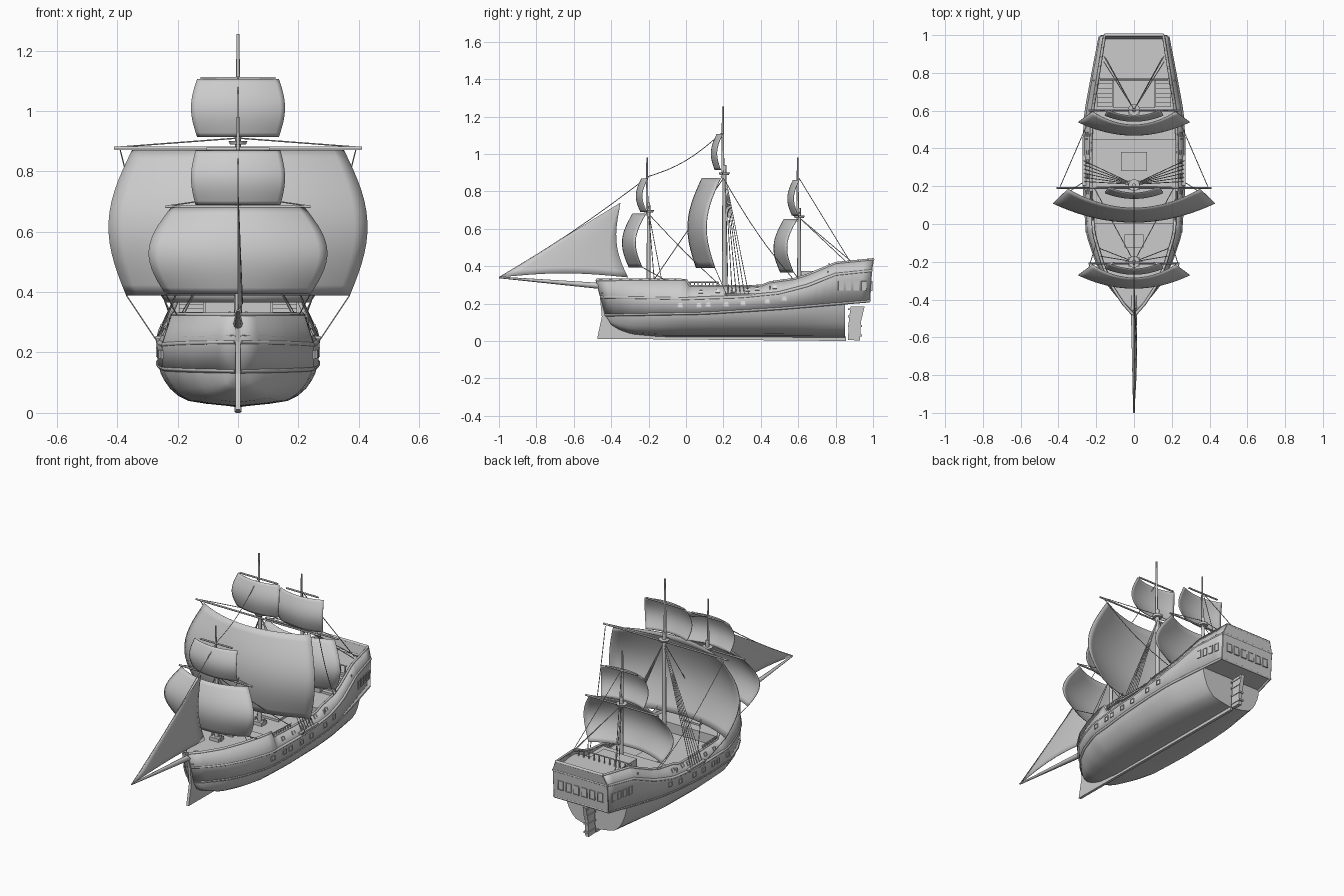
import bpy, bmesh, math
from mathutils import Vector, Matrix

if "Cube" in bpy.data.objects:
    bpy.data.objects.remove(bpy.data.objects["Cube"])

def material(name, value):
    m = bpy.data.materials.new(name)
    m.use_nodes = True
    m.diffuse_color = (value, value, value, 1)
    m.node_tree.nodes["Principled BSDF"].inputs["Base Color"].default_value = (value, value, value, 1)
    return m

GREY = material("ship grey", 0.6)
WHITE = material("port white", 0.9)

def make(name, verts, faces, mat=GREY, smooth=False, thick=0):
    me = bpy.data.meshes.new(name)
    me.from_pydata([tuple(v) for v in verts], [], faces)
    bm = bmesh.new()
    bm.from_mesh(me)
    bmesh.ops.remove_doubles(bm, verts=bm.verts, dist=1e-5)
    bmesh.ops.recalc_face_normals(bm, faces=bm.faces)
    bm.to_mesh(me)
    bm.free()
    ob = bpy.data.objects.new(name, me)
    bpy.context.collection.objects.link(ob)
    me.materials.append(mat)
    if thick:
        mod = ob.modifiers.new("thickness", "SOLIDIFY")
        mod.thickness, mod.offset = thick, 0
    if smooth:
        bpy.ops.object.select_all(action="DESELECT")
        ob.select_set(True)
        bpy.context.view_layer.objects.active = ob
        bpy.ops.object.shade_smooth_by_angle(angle=math.radians(35))
    return ob

def grid(name, rows, **kw):
    n = len(rows[0])
    faces = [(i*n+j, i*n+j+1, (i+1)*n+j+1, (i+1)*n+j)
             for i in range(len(rows)-1) for j in range(n-1)]
    return make(name, [p for r in rows for p in r], faces, **kw)

def box(name, c, size, mat=GREY, rot=None):
    rot = rot or Matrix.Identity(3)
    vs = [Vector(c) + rot @ Vector((x*size[0]/2, y*size[1]/2, z*size[2]/2))
          for x in (-1, 1) for y in (-1, 1) for z in (-1, 1)]
    return make(name, vs, [(0, 1, 3, 2), (4, 6, 7, 5), (0, 4, 5, 1),
                           (2, 3, 7, 6), (0, 2, 6, 4), (1, 5, 7, 3)], mat)

def tube(name, pts, r, taper=1, res=0):
    cu = bpy.data.curves.new(name, "CURVE")
    cu.dimensions, cu.bevel_depth, cu.bevel_resolution = "3D", r, res
    cu.use_fill_caps = True
    sp = cu.splines.new("POLY")
    sp.points.add(len(pts)-1)
    for i, p in enumerate(pts):
        sp.points[i].co = (*p, 1)
        sp.points[i].radius = 1 + (taper-1)*i/(len(pts)-1)
    ob = bpy.data.objects.new(name, cu)
    bpy.context.collection.objects.link(ob)
    cu.materials.append(GREY)

def rope(name, a, b, sag=0.0, r=0.0022):
    a, b = Vector(a), Vector(b)
    tube(name, [a.lerp(b, t/8) - Vector((0, 0, sag*math.sin(math.pi*t/8))) for t in range(9)], r)

def table(t, y):
    if y <= t[0][0]:
        return t[0][1]
    for (a, va), (b, vb) in zip(t, t[1:]):
        if y <= b:
            return va + (vb-va)*(y-a)/(b-a)
    return t[-1][1]

# Hull lines: half width, lower strake, middle rail, bulwark top, bottom
WIDTH = [(-.43, .008), (-.38, .07), (-.3, .14), (-.2, .195), (-.05, .245), (.2, .262),
         (.45, .262), (.6, .252), (.8, .215), (.98, .178)]
LOW = [(-.43, .14), (.1, .15), (.5, .175), (.98, .215)]
MID = [(-.43, .235), (.0, .225), (.3, .235), (.5, .255), (.65, .295), (.8, .355), (.98, .375)]
TOP = [(-.43, .325), (.0, .325), (.02, .292), (.4, .292), (.45, .312), (.58, .33),
       (.65, .352), (.8, .415), (.98, .435)]
BOTTOM = [(-.43, .135), (-.4, .085), (-.36, .06), (-.29, .036), (-.14, .022), (.85, .018)]
STATIONS = sorted({-.43 + 1.41*i/32 for i in range(33)} | {0, .02, .45, .58, .65, .8})

def hull_pt(s, level):
    """Point on the left side; level 0 strake, 1 middle rail, 2 bulwark top."""
    z = table((LOW, MID, TOP)[level], s)
    shift = (-.024*level*max(0, (-.2-s)/.23)) + .01*level*max(0, (s-.8)/.18)
    return Vector((table(WIDTH, s)*(.87 if level == 2 else 1), s+shift, z))

def side_pt(y, z):
    a, b, c = (hull_pt(y, k) for k in range(3))
    return a.lerp(b, (z-a.z)/(b.z-a.z)) if z < b.z else b.lerp(c, (z-b.z)/(c.z-b.z))

def flip(p, s):
    return Vector((p[0]*s, p[1], p[2]))

for s, side in ((1, "left"), (-1, "right")):
    grid(side+"_topsides", [[flip(hull_pt(y, k), s) for k in range(3)] for y in STATIONS],
         smooth=True, thick=.01)
    for k, part, r in ((0, "strake", .009), (1, "middle_rail", .01), (2, "cap_rail", .008)):
        tube(side+"_"+part, [flip(hull_pt(y, k), s) for y in STATIONS], r)
    tube(side+"_trim", [flip(side_pt(y, table(MID, y)+.022), s) for y in STATIONS], .005)

# Rounded lower hull with flat stern
SECTION = [(1, 1), (.985, .85), (.94, .66), (.86, .44), (.76, .27), (.63, .14), (.4, .07), (0, 0)]
rows = []
for i in range(37):
    y = -.43 + 1.28*(i/36)**1.3
    w, zt, zb = table(WIDTH, y), table(LOW, y), table(BOTTOM, y)
    half = [(w*a, y, zb+(zt-zb)*b) for a, b in SECTION]
    rows.append(half + [(-x, q, z) for x, q, z in half[-2::-1]])
grid("lower_hull", rows, smooth=True)
make("lower_transom", rows[-1], [tuple(range(len(rows[-1])))])

# Stern counter and upper transom
levels = [hull_pt(.98, k) for k in range(3)]
under = Vector(rows[-1][0])
grid("stern_counter", [[under, flip(under, -1)], [levels[0], flip(levels[0], -1)]])
grid("upper_transom", [[p, flip(p, -1)] for p in levels], thick=.01)
for p, r in zip(levels, (.009, .01, .009)):
    tube("stern_rail", [p, flip(p, -1)], r)

# Keel with cutwater, and rudder
def plate(name, pts, t):
    n = len(pts)
    vs = [(x, y, z) for x in (-t/2, t/2) for y, z in pts]
    make(name, vs, [tuple(range(n)), tuple(range(n, 2*n))] +
         [(i, (i+1) % n, n+(i+1) % n, n+i) for i in range(n)])

plate("keel", [(-.475, .012), (-.45, .13), (-.46, .235), (-.484, .325), (-.46, .325), (-.42, .14),
               (-.37, .07), (-.28, .04), (-.1, .028), (.855, .025), (.855, 0)], .016)
plate("rudder", [(.866, .005), (.93, .003), (.935, .1), (.955, .185), (.88, .185), (.87, .1)], .022)
for z in (.03, .08, .13, .17):
    box("rudder_band", (0, .903, z), (.03, .075, .01))

# Decks follow the hull outline at stepped heights
def deck(name, y0, y1, z):
    ys = [y0+(y1-y0)*i/12 for i in range(13)]
    pts = [side_pt(y, z) for y in ys]
    grid(name, [[p, flip(p, -1)] for p in pts])
    return pts

steps = [("fore_deck", -.43, 0, .298), ("main_deck", 0, .45, .24),
         ("half_deck", .45, .76, .295), ("poop_deck", .76, .98, .375)]
for i, (name, y0, y1, z) in enumerate(steps):
    pts = deck(name, y0, y1, z)
    if i < 3:
        w = pts[-1].x
        za = steps[i+1][3]
        box(name+"_bulkhead", (0, y1, (z+za)/2), (2*w-.01, .006, abs(za-z)))
box("cabin", (0, .69, .335), (.22, .15, .08))
box("main_hatch", (0, .33, .245), (.14, .1, .015))
box("fore_hatch", (0, -.09, .3), (.1, .07, .015))
for s in (1, -1):
    for i in range(6):
        h = .013*(i+1)
        box("poop_stair", (s*.155, .632+.024*i, .295+h/2), (.08, .024, h))
    # Waist balustrade
    for i in range(8):
        p = flip(side_pt(.025+.02*i, .29), s)
        box("baluster", p+Vector((0, 0, .01)), (.006, .006, .026))
    tube("balustrade_rail", [flip(side_pt(y, .29), s)+Vector((0, 0, .024)) for y in (.02, .1, .175)], .004)
tube("poop_front_rail", [(-.18, .765, .415), (.18, .765, .415)], .004)
for i in range(-5, 6):
    box("poop_baluster", (.034*i, .765, .395), (.005, .005, .04))

# Gun ports and gallery windows aligned to the hull side
def opening(name, y, z, s, w, h, pane):
    p = flip(side_pt(y, z), s)
    ty = (flip(side_pt(y+.01, z), s)-p).normalized()
    tz = (flip(side_pt(y, z+.008), s)-p)
    n = ty.cross(tz).normalized()*s
    rot = Matrix((n, ty, n.cross(ty))).transposed()
    framed(name, p, rot, w, h, pane)

def framed(name, p, rot, w, h, pane):
    box(name+"_pane", p, (.014, w, h), pane, rot)
    for k in (-1, 1):
        box(name+"_jamb", p+rot @ Vector((0, k*w/2, 0)), (.02, .004, h+.004), GREY, rot)
        box(name+"_sill", p+rot @ Vector((0, 0, k*h/2)), (.02, w+.004, .004), GREY, rot)

for s in (1, -1):
    for y in (-.03, .07, .12, .215, .305, .435, .525):
        opening("lower_port", y, table(MID, y)-.033, s, .024, .024, WHITE)
    for y in (.08, .17, .25, .33, .38, .475):
        opening("upper_port", y, table(MID, y)+.034, s, .02, .018, WHITE)
    for y in (.825, .865, .905, .945):
        opening("side_window", y, .295, s, .024, .045, GREY)
quarter = Matrix.Rotation(math.pi/2, 3, "Z")
for i in range(6):
    framed("stern_window", Vector((.052*(i-2.5), .986, .295)), quarter, .032, .05, GREY)

# Masts, tops, yards and square sails
def sail(name, yt, yb, zt, zb, wt, wm, wb, depth, belly):
    rows = []
    for i in range(15):
        v = i/14
        w = wt+(wb-wt)*v + (wm-(wt+wb)/2)*math.sin(math.pi*v)
        ye = yt+(yb-yt)*v - belly*math.sin(math.pi*v)
        rows.append([(w*u, ye-depth*(1-u*u), zt+(zb-zt)*v) for u in [j/10-1 for j in range(21)]])
    grid(name, rows, smooth=True, thick=.004)

def yard(name, y, z, half):
    tube(name, [(-half, y, z), (0, y, z), (half, y, z)], .005, res=1)

for name, y, base, top, head, r in (("fore", -.2, .29, .98, .7, .011), ("main", .205, .23, 1.255, .9, .013),
                                    ("mizzen", .605, .29, .98, .67, .011)):
    tube(name+"_mast", [(0, y, base), (0, y, head+.04)], r, .8, 2)
    tube(name+"_topmast", [(0, y-.008, head-.03), (0, y-.008, top)], r*.65, .6, 2)
    tube(name+"_top", [(0, y, head-.012), (0, y, head)], .026, 1.2, 3)
    box(name+"_mast_step", (0, y, base+.02), (.06, .05, .02))
    for k in (-1, 1):
        box(name+"_pin_post", (k*.028, y, base+.02), (.008, .012, .05))

sail("main_course", .185, .155, .87, .39, .35, .428, .37, .1, .06)
sail("main_topsail", .195, .185, 1.105, .915, .135, .155, .135, .03, .025)
yard("main_yard", .19, .877, .41)
yard("main_topsail_yard", .195, 1.108, .125)
for name, y, z in (("fore", 0, 0), ("mizzen", .81, -.028)):
    sail(name+"_course", y-.215, y-.235, .68+z, .395+z, .22, .295, .24, .07, .045)
    sail(name+"_topsail", y-.205, y-.21, .868+z*.3, .69+z*.7, .14, .155, .14, .032, .027)
    yard(name+"_yard", y-.21, .683+z, .24)
    yard(name+"_topsail_yard", y-.205, .874+z*.3, .105)

# Bowsprit and jib
tube("bowsprit", [(0, -.38, .288), (0, -1, .34)], .018, .25, 2)
rows = []
for i in range(13):
    v = i/12
    luff = Vector((0, -1, .34)).lerp(Vector((0, -.35, .74)), v)
    leech = Vector((0, -.31-.04*v-.05*math.sin(math.pi*v)*(1-.3*v), .34+.4*v))
    rows.append([luff.lerp(leech, u/8)+Vector((.015*math.sin(math.pi*u/8)*(1-v), 0,
                 .022*math.sin(math.pi*u/8)*(1-v))) for u in range(9)])
grid("jib", rows, smooth=True, thick=.003)

# Standing and running rigging
rope("forestay", (0, -1, .34), (0, -.2, .88), .02)
rope("main_topstay", (0, .2, 1.12), (0, -.2, .88), .035)
rope("mainstay", (0, .2, .87), (0, -.19, .3), 0)
for s in (1, -1):
    for i in range(6):
        y = .225+.022*i
        rope("main_shroud", (0, .21, .88), flip(side_pt(y, .25), s)+Vector((s*.012, 0, 0)))
    box("main_channel", flip(side_pt(.285, .25), s)+Vector((s*.01, 0, 0)), (.022, .16, .01))
    rope("main_brace", (s*.39, .2, .87), (s*.23, .57, .335), .03)
    rope("main_lift", (s*.4, .19, .88), (0, .2, .91))
    rope("main_sheet", (s*.37, .155, .39), (s*.27, .22, .24))
    rope("fore_sheet", (s*.24, -.235, .395), (s*.2, -.1, .32))
    rope("mizzen_sheet", (s*.24, .575, .367), (s*.225, .6, .335))
    rope("fore_lift", (s*.235, -.21, .685), (0, -.2, .72))
    rope("mizzen_lift", (s*.235, .6, .657), (0, .605, .69))
    rope("fore_backstay", (0, -.2, .68), (s*.21, .19, .29), .01)
    rope("mizzen_topstay", (0, .605, .87), (s*.15, .88, .42))
    for y in (.86, .89):
        rope("mizzen_shroud", (0, .605, .66), (s*.16, y, .42))
    for y in (-.17, -.13):
        rope("fore_shroud", (0, -.2, .69), (s*.18, y, .325))
